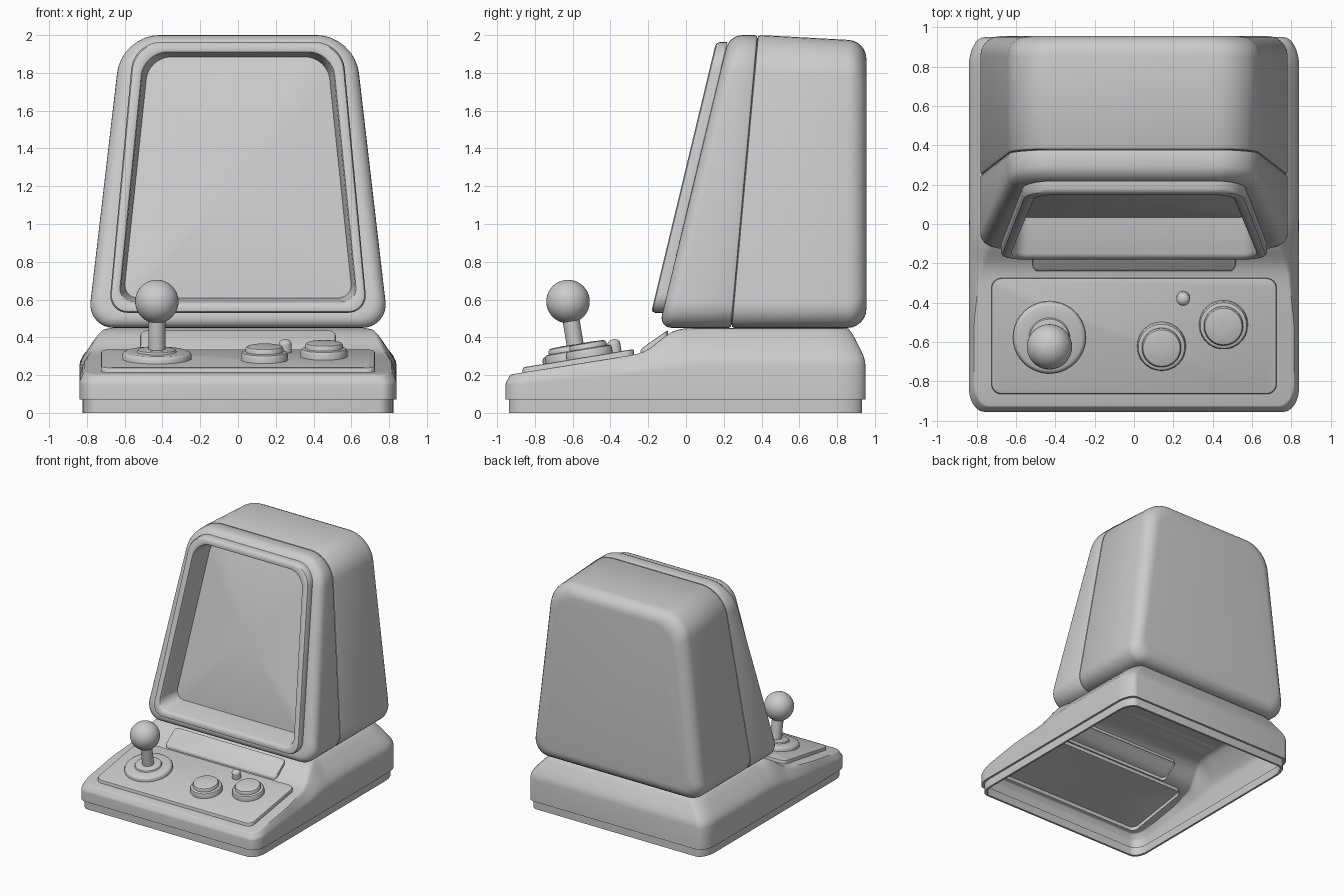
import bpy, bmesh
from math import sin, cos, pi, atan

if "Cube" in bpy.data.objects:
    bpy.data.objects.remove(bpy.data.objects["Cube"])


def finish(name, bm, angle=35):
    bmesh.ops.recalc_face_normals(bm, faces=bm.faces)
    me = bpy.data.meshes.new(name)
    bm.to_mesh(me)
    bm.free()
    ob = bpy.data.objects.new(name, me)
    bpy.context.collection.objects.link(ob)
    bpy.ops.object.select_all(action='DESELECT')
    ob.select_set(True)
    bpy.context.view_layer.objects.active = ob
    bpy.ops.object.shade_smooth_by_angle(angle=angle * pi / 180)
    return ob


def loft(name, rings, cap_start=False, cap_end=False, strip_cap=False):
    """Skin a list of closed rings; strip_cap closes the last ring left to right."""
    bm = bmesh.new()
    vs = [[bm.verts.new(p) for p in r] for r in rings]
    n = len(vs[0])
    for a, b in zip(vs, vs[1:]):
        for i in range(n):
            j = (i + 1) % n
            bm.faces.new((a[i], a[j], b[j], b[i]))
    if cap_start:
        bm.faces.new(vs[0])
    if cap_end:
        bm.faces.new(vs[-1])
    if strip_cap:
        r = vs[-1]
        for i in range(n // 2 - 1):
            bm.faces.new((r[i], r[i + 1], r[n - 2 - i], r[n - 1 - i]))
    return finish(name, bm)


def interp(x, table):
    if x <= table[0][0]:
        return table[0][1]
    for (x0, y0), (x1, y1) in zip(table, table[1:]):
        if x <= x1:
            return y0 + (y1 - y0) * (x - x0) / (x1 - x0)
    return table[-1][1]


def trapezoid(wb, z0, wt, z1, tb, tt, n=8):
    """Symmetric trapezoid outline with rounded corners (tb, tt = tangent lengths)."""
    c = [(-wb, z0), (wb, z0), (wt, z1), (-wt, z1)]
    pts = []
    for i, p in enumerate(c):
        t = tb if i < 2 else tt
        ends = []
        for q in (c[i - 1], c[(i + 1) % 4]):
            d = ((q[0] - p[0]) ** 2 + (q[1] - p[1]) ** 2) ** 0.5
            ends.append([p[k] + (q[k] - p[k]) * t / d for k in (0, 1)])
        for k in range(n + 1):
            s = k / n
            a, m, b = (1 - s) ** 2, 1.4 * s * (1 - s), s * s
            pts.append([(a * ends[0][j] + m * p[j] + b * ends[1][j]) / (a + m + b) for j in (0, 1)])
    return pts


# ---- base: outline as (half width, y) from front to back
DECK = 0.165
TOP = [(-0.95, 0.2), (-0.28, 0.307), (-0.23, 0.32), (-0.19, 0.342), (-0.12, 0.4),
       (-0.07, 0.432), (-0.02, 0.447), (0.04, 0.45), (1, 0.45)]
SHOULDER = [(-0.95, 0.15), (-0.4, 0.19), (0.1, 0.25), (1, 0.25)]
SIDE_IN = [(-0.5, 0.03), (-0.25, 0.06), (0.05, 0.17), (1, 0.18)]
arc = [k / 8 * pi / 2 for k in range(9)]
half = [(0.76 + 0.08 * sin(a), -0.83 - 0.125 * cos(a)) for a in arc]
half += [(0.84, -0.8 + 0.04 * k) for k in range(38)]
half += [(0.76 + 0.08 * cos(a), 0.8 + 0.15 * sin(a)) for a in arc]


def outline(inset, z):
    pts = [(w * (1 - inset / 0.84), y * (1 - inset / 0.95), z) for w, y in half]
    return pts + [(-x, y, z) for x, y, z in reversed(pts)]


def base_ring(k, j):
    pts = []
    for w, y in half:
        yy = y + k * (0.03 * (0.95 - y) - 0.1 * (y + 0.95)) / 1.9
        lo, hi = interp(yy, SHOULDER), interp(yy, TOP)
        pts.append((w * (1 - interp(yy, SIDE_IN) * k / 0.84), yy, lo + (hi - lo) * j))
    return pts + [(-x, y, z) for x, y, z in reversed(pts)]


levels = [(0, 0), (.03, .13), (.11, .27), (.3, .47), (.6, .76), (.78, .91), (.9, .98), (1.05, 1)]
loft("base_body", [outline(0.02, 0.07), outline(0, 0.07)] + [base_ring(*l) for l in levels],
     strip_cap=True)
loft("base_plinth", [outline(0.018, 0.07), outline(0.018, 0), outline(0.035, 0), outline(0.035, 0.07)])


# ---- monitor cabinet
def tilt(pts, yb, yt):
    return [(x, yb + (yt - yb) * (z - 0.45) / 1.55, z) for x, z in pts]


def shell(i, yb, yt, drop=0):
    return tilt(trapezoid(0.797 - i, 0.45 + i, 0.617 - i, 2 - i - drop,
                          0.14 - i * 0.3, 0.2 - i * 0.3), yb, yt)


def lip(i, d):
    return tilt(trapezoid(0.685 - i, 0.53 + i, 0.552 - i, 1.963 - i,
                          0.1 - i * 0.3, 0.14 - i * 0.3), -0.204 + d, 0.168 + d)


arc6 = [k / 6 * pi / 2 for k in range(7)]
loft("cabinet_back",
     [shell(0.02, 0.24, 0.38), shell(0.006, 0.243, 0.383), shell(0, 0.255, 0.395)]
     + [shell(0.1 * (1 - cos(a)), 0.855 + 0.1 * sin(a), 0.855 + 0.1 * sin(a), 0.025) for a in arc6],
     cap_end=True)

# front housing with screen lip and recess in one skin
rings = [shell(0.02, 0.24, 0.38), shell(0.006, 0.237, 0.377), shell(0, 0.225, 0.365)]
rings += [shell(0.07 * (1 - cos(a)), -0.074 - 0.07 * sin(a), 0.298 - 0.07 * sin(a)) for a in arc6]
rings += [lip(i, d) for i, d in ((0, .06), (0, .02), (.006, .006), (.02, 0), (.04, 0),
                                 (.052, .006), (.058, .02), (.08, .21))]
loft("cabinet_front", rings)

# bulged screen
edge = lip(0.078, 0.2)
cz = 1.23
cy = -0.204 + 0.2 + 0.372 * (cz - 0.45) / 1.55
screen = []
for k in range(8, 0, -1):
    s = k / 8
    screen.append([(x * s, cy + (y - cy) * s - 0.05 * (1 - s * s), cz + (z - cz) * s)
                   for x, y, z in edge])
loft("screen", screen, cap_end=True)


# ---- plates lying on the sloped deck
def plate(name, w, y0, y1, z0, slope, height, r, bevel):
    prof = [(0, -0.03), (0, height - bevel), (bevel * 0.3, height - bevel * 0.3), (bevel, height)]
    loft(name, [[(x, y, z0 + slope * (y - y0) + h)
                 for x, y in trapezoid(w - i, y0 + i, w - i, y1 - i, r - i * 0.4, r - i * 0.4, 6)]
                for i, h in prof], cap_end=True)


def deck_z(y):
    return 0.2 + DECK * (y + 0.93)


plate("control_panel", 0.725, -0.865, -0.275, deck_z(-0.865), DECK, 0.03, 0.05, 0.01)
plate("title_strip", 0.515, -0.24, -0.095, 0.32, 0.70, 0.018, 0.03, 0.008)


# ---- round controls standing square to the panel
def lathe(name, x, y, profile, n=40):
    bm = bmesh.new()
    rows = [[bm.verts.new((r * cos(2 * pi * k / n), r * sin(2 * pi * k / n), h)) for k in range(n)]
            for r, h in profile]
    for a, b in zip(rows, rows[1:]):
        for k in range(n):
            j = (k + 1) % n
            bm.faces.new((a[k], a[j], b[j], b[k]))
    bm.faces.new(rows[-1])
    ob = finish(name, bm)
    ob.location = (x, y, deck_z(y) + 0.03)
    ob.rotation_euler = (atan(DECK), 0, 0)
    return ob


lathe("joystick_base", -0.43, -0.575, [(.185, -.01), (.185, .018), (.178, .03), (.165, .036),
                                       (.105, .036), (.1, .046), (.09, .05), (.02, .05)])
lathe("joystick_shaft", -0.43, -0.575, [(.045, .03), (.045, .24)])
ball = [(0.115 * sin(a) + 1e-4, 0.305 - 0.115 * cos(a)) for a in [k * pi / 20 for k in range(21)]]
lathe("joystick_ball", -0.43, -0.575, ball)
for name, x, y in (("button_left", 0.14, -0.62), ("button_right", 0.455, -0.51)):
    lathe(name + "_ring", x, y, [(.124, -.01), (.124, .028), (.118, .04), (.108, .044), (.09, .044)])
    lathe(name, x, y, [(.1, .03), (.1, .06), (.094, .07), (.082, .074), (.02, .076)])
lathe("start_knob", 0.25, -0.375, [(.034, -.01), (.034, .045)]
      + [(.034 * cos(a) + 1e-4, .045 + .024 * sin(a)) for a in arc6[1:]], 20)
